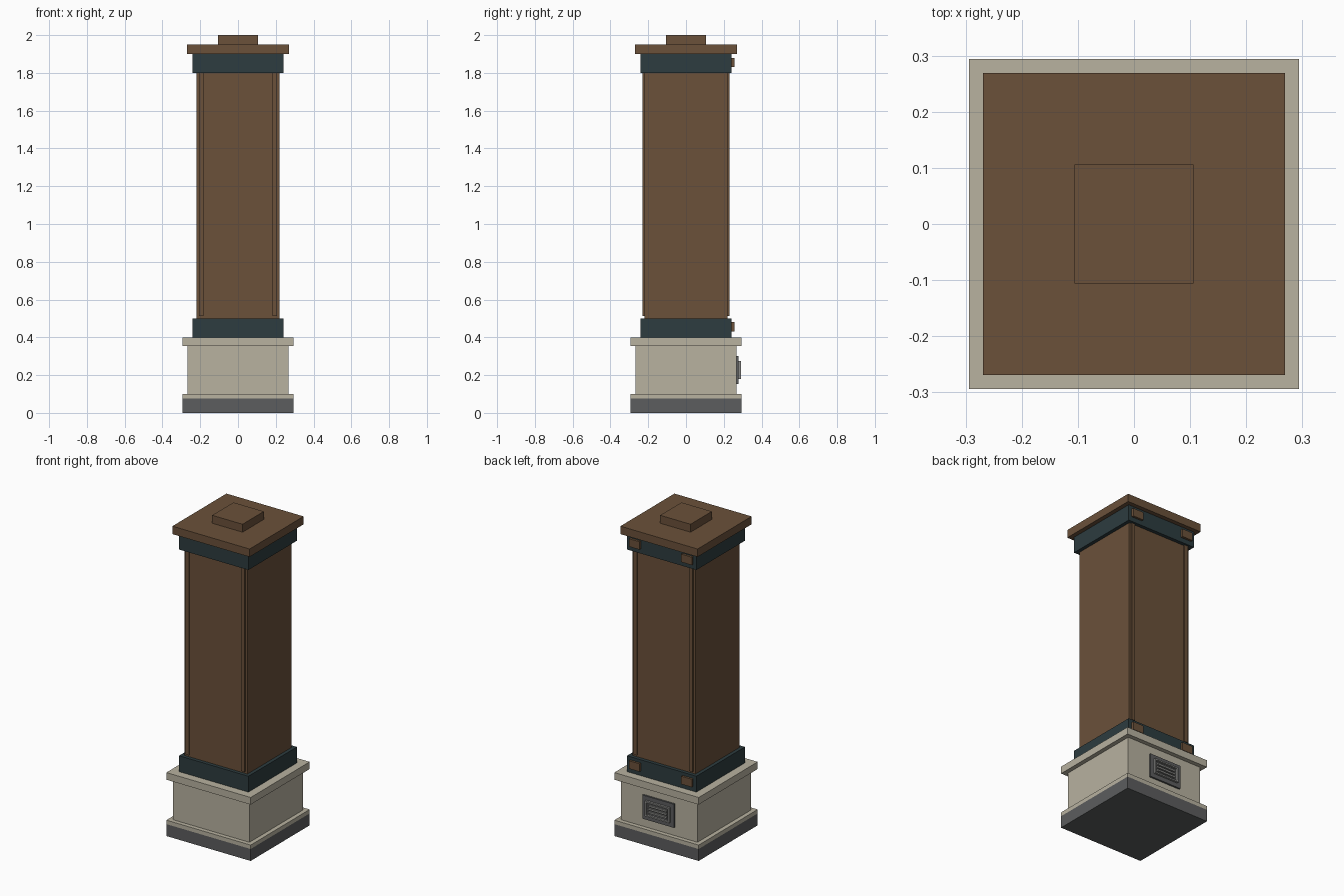
import bpy, bmesh

if "Cube" in bpy.data.objects:
    bpy.data.objects.remove(bpy.data.objects["Cube"])


def material(name, rgb):
    m = bpy.data.materials.new(name)
    m.diffuse_color = (*rgb, 1)
    m.use_nodes = True
    m.node_tree.nodes["Principled BSDF"].inputs["Base Color"].default_value = m.diffuse_color
    return m


WOOD = material("brown wood", (0.145, 0.082, 0.042))
STONE = material("pale stone", (0.479, 0.445, 0.352))
IRON = material("dark teal metal", (0.026, 0.045, 0.050))
SLATE = material("dark grey", (0.107, 0.110, 0.112))
STEEL = material("mid grey", (0.26, 0.26, 0.25))


def box(name, mat, x, y, z):
    """Box from (min, max) ranges on each axis."""
    bm = bmesh.new()
    bmesh.ops.create_cube(bm, size=1)
    for v in bm.verts:
        v.co = [r[0] if c < 0 else r[1] for c, r in zip(v.co, (x, y, z))]
    me = bpy.data.meshes.new(name)
    bm.to_mesh(me)
    bm.free()
    me.materials.append(mat)
    ob = bpy.data.objects.new(name, me)
    bpy.context.collection.objects.link(ob)
    return ob


# Stacked square tiers: name, material, half width, bottom, top
for name, mat, r, z0, z1 in (
    ("footing", SLATE, 0.294, 0.0, 0.075),
    ("plinth_lower_lip", STONE, 0.294, 0.075, 0.10),
    ("plinth_block", STONE, 0.267, 0.10, 0.355),
    ("plinth_upper_lip", STONE, 0.294, 0.355, 0.40),
    ("lower_band", IRON, 0.242, 0.40, 0.50),
    ("shaft", WOOD, 0.22, 0.50, 1.80),
    ("upper_band", IRON, 0.242, 1.80, 1.90),
    ("cap_slab", WOOD, 0.269, 1.90, 1.95),
    ("cap_block", WOOD, 0.106, 1.95, 2.0),
):
    box(name, mat, (-r, r), (-r, r), (z0, z1))

# Thin vertical strips near the corners, front and back
for sx in (-1, 1):
    for sy in (-1, 1):
        box("corner_strip", WOOD, sorted((sx * 0.183, sx * 0.207)),
            sorted((sy * 0.215, sy * 0.229)), (0.512, 1.80))

# Small blocks on the back of both bands
for sx in (-1, 1):
    for z in (0.43, 1.83):
        box("band_block", WOOD, sorted((sx * 0.145, sx * 0.22)),
            (0.235, 0.256), (z, z + 0.05))

# Vent on the back of the plinth: plate, frame and slats
box("vent_plate", SLATE, (-0.11, 0.11), (0.26, 0.278), (0.153, 0.302))
for sz in (0.18, 0.267):
    box("vent_frame_rail", STEEL, (-0.085, 0.085), (0.275, 0.291), (sz, sz + 0.009))
for sx in (-1, 1):
    box("vent_frame_side", STEEL, sorted((sx * 0.076, sx * 0.085)),
        (0.275, 0.291), (0.189, 0.267))
for i in range(3):
    z = 0.203 + i * 0.02
    box("vent_slat", STEEL, (-0.065, 0.065), (0.275, 0.288), (z, z + 0.011))
